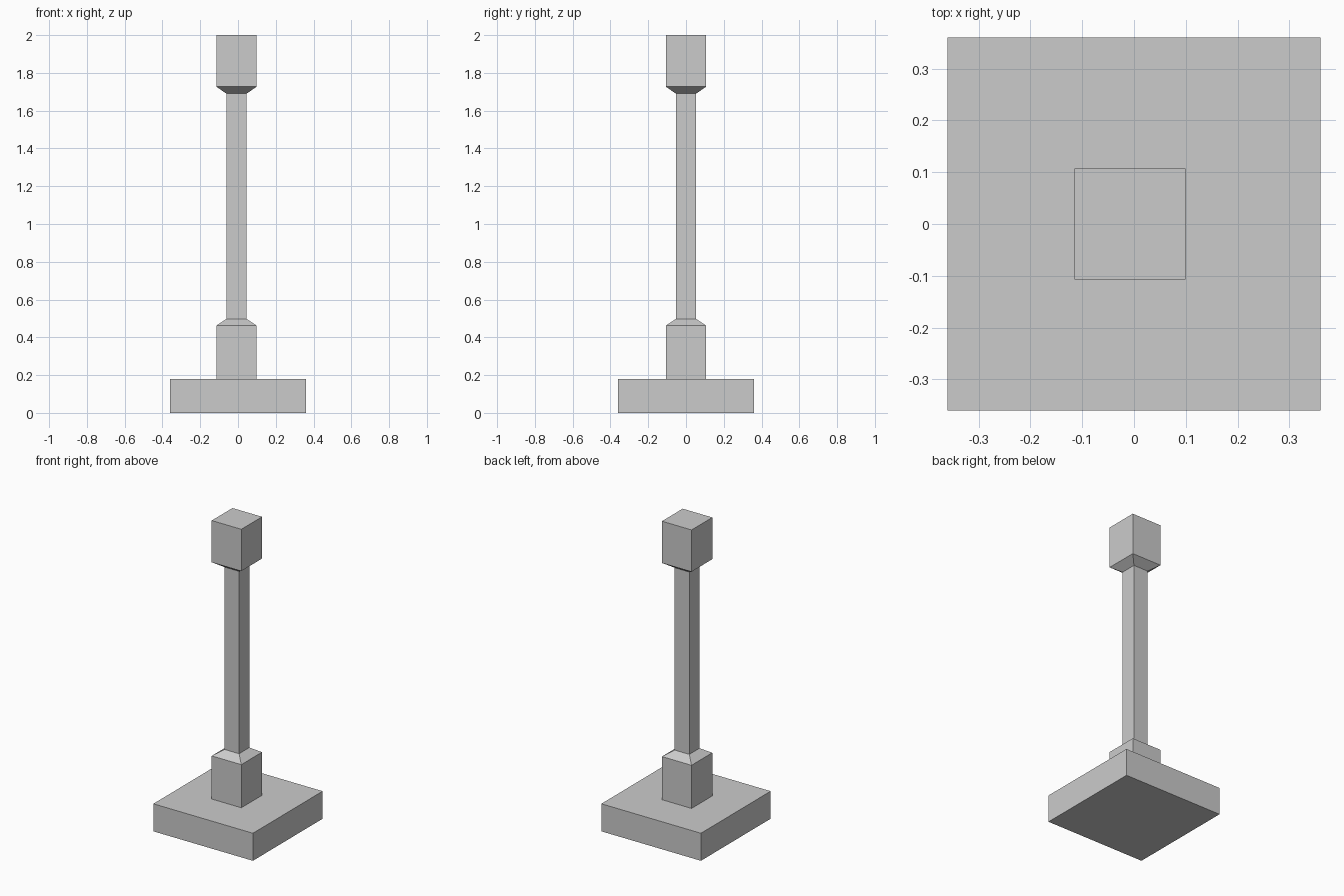
import bpy, bmesh

if "Cube" in bpy.data.objects:
    bpy.data.objects.remove(bpy.data.objects["Cube"])


def square_loft(name, profile, cx=0.0, cy=0.0):
    """Stack square rings given as (half width, height) and skin them."""
    bm = bmesh.new()
    rings = [[bm.verts.new((cx + sx * h, cy + sy * h, z))
              for sx, sy in ((-1, -1), (1, -1), (1, 1), (-1, 1))]
             for h, z in profile]
    for low, high in zip(rings, rings[1:]):
        for i in range(4):
            j = (i + 1) % 4
            bm.faces.new((low[i], low[j], high[j], high[i]))
    bm.faces.new(rings[0][::-1])
    bm.faces.new(rings[-1])
    mesh = bpy.data.meshes.new(name)
    bm.to_mesh(mesh)
    bm.free()
    obj = bpy.data.objects.new(name, mesh)
    bpy.context.collection.objects.link(obj)
    return obj


# Square foot slab
square_loft("base_slab", [(0.36, 0.0), (0.36, 0.18)])

# Post: thick plinth, chamfer, slim shaft, chamfer, thick head (slightly off centre)
square_loft("post", [(0.107, 0.18), (0.107, 0.462), (0.053, 0.498),
                     (0.053, 1.69), (0.107, 1.727), (0.107, 2.0)], cx=-0.008)
